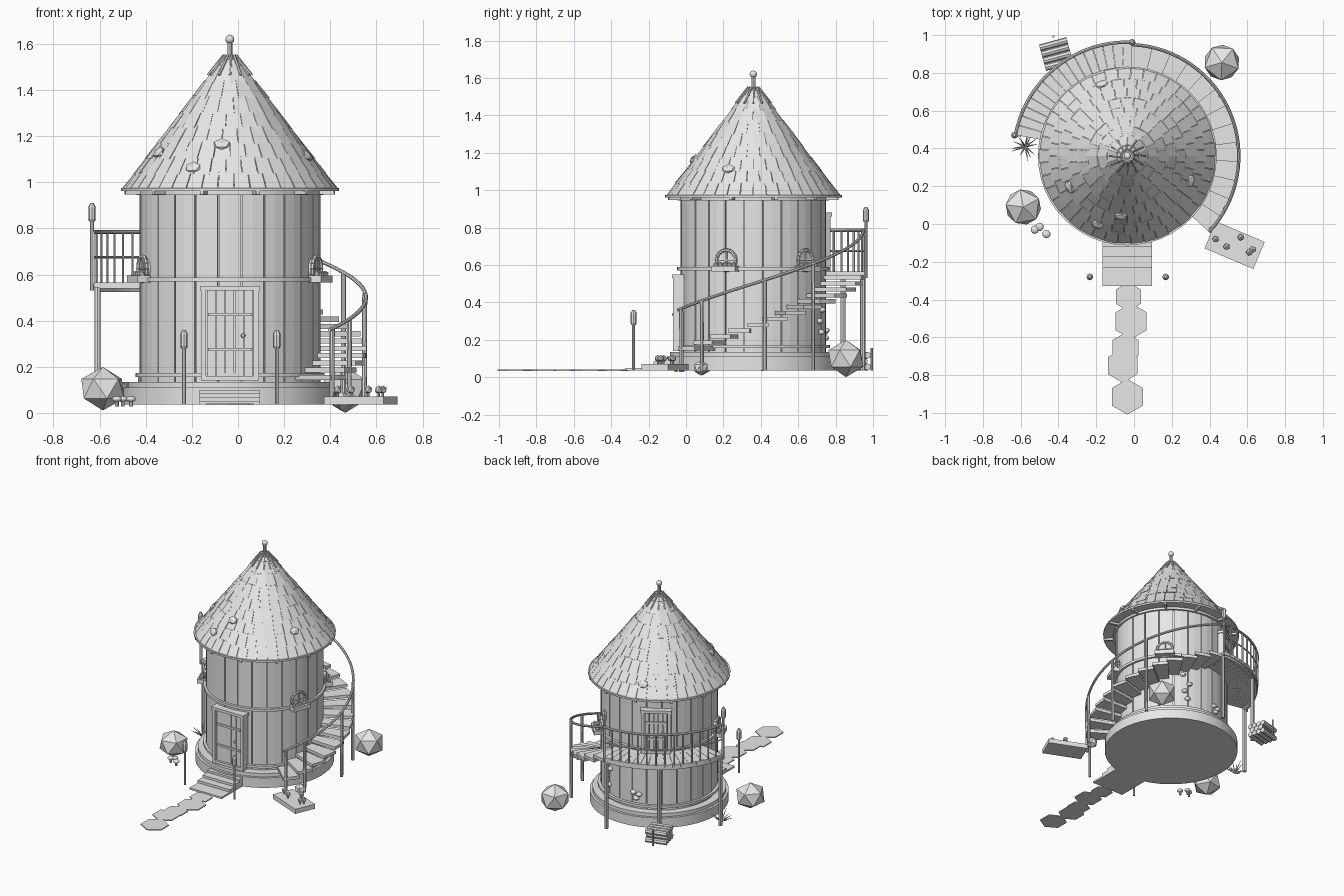
import bpy, bmesh, math, random
from math import sin, cos, radians, pi
from mathutils import Vector, Matrix

if "Cube" in bpy.data.objects:
    bpy.data.objects.remove(bpy.data.objects["Cube"])

random.seed(4)
CX, CY, G = -0.035, 0.36, 0.037          # tower axis and ground level
grey = bpy.data.materials.new("plain grey")
grey.diffuse_color = (0.8, 0.8, 0.8, 1)
grey.use_nodes = True
grey.node_tree.nodes["Principled BSDF"].inputs["Base Color"].default_value = grey.diffuse_color


def at(deg, r, z):
    a = radians(deg)
    return Vector((CX + r * cos(a), CY + r * sin(a), z))


class Part:
    """Collects primitives into one named mesh object."""
    def __init__(self, name, smooth=False):
        self.name, self.smooth, self.bm = name, smooth, bmesh.new()

    def sweep(self, prof, a0=0, a1=360, n=48, rise=0):
        """Sweep a closed (r, z) profile round the tower axis."""
        full = abs(a1 - a0) >= 360
        rings = []
        for i in range(n if full else n + 1):
            t = i / n
            rings.append([self.bm.verts.new(at(a0 + (a1 - a0) * t, r, z + rise * t)) for r, z in prof])
        k = len(prof)
        for i in range(n):
            p, q = rings[i], rings[(i + 1) % len(rings)]
            for j in range(k):
                self.bm.faces.new((p[j], q[j], q[(j + 1) % k], p[(j + 1) % k]))
        if not full:
            self.bm.faces.new(rings[0])
            self.bm.faces.new(rings[-1][::-1])
        return self

    def band(self, r0, r1, z0, z1, a0=0, a1=360, n=48):
        return self.sweep([(r0, z0), (r1, z0), (r1, z1), (r0, z1)], a0, a1, n)

    def rod(self, r, z, w, a0, a1, n, rise=0):
        prof = [(r + w * cos(k * pi / 4), z + w * sin(k * pi / 4)) for k in range(8)]
        return self.sweep(prof, a0, a1, n, rise)

    def box(self, c, size, deg=0):
        m = Matrix.Translation(c) @ Matrix.Rotation(radians(deg), 4, 'Z') @ Matrix.Diagonal((*size, 1))
        bmesh.ops.create_cube(self.bm, size=1, matrix=m)
        return self

    def tube(self, p, q, r, r2=None, n=8):
        p, q = Vector(p), Vector(q)
        d = q - p
        m = Matrix.Translation((p + q) / 2) @ d.to_track_quat('Z', 'Y').to_matrix().to_4x4()
        bmesh.ops.create_cone(self.bm, cap_ends=True, segments=n, radius1=r,
                              radius2=r if r2 is None else r2, depth=d.length, matrix=m)
        return self

    def ball(self, c, r, scale=(1, 1, 1), sub=2, rot=None):
        m = Matrix.Translation(c) @ (rot or Matrix()) @ Matrix.Diagonal((*scale, 1))
        bmesh.ops.create_icosphere(self.bm, subdivisions=sub, radius=r, matrix=m)
        return self

    def done(self):
        bmesh.ops.recalc_face_normals(self.bm, faces=self.bm.faces)
        me = bpy.data.meshes.new(self.name)
        self.bm.to_mesh(me)
        self.bm.free()
        me.materials.append(grey)
        ob = bpy.data.objects.new(self.name, me)
        bpy.context.collection.objects.link(ob)
        if self.smooth:
            bpy.ops.object.select_all(action='DESELECT')
            ob.select_set(True)
            bpy.context.view_layer.objects.active = ob
            bpy.ops.object.shade_smooth_by_angle(angle=radians(35))


# Foundation, wall core and bands
Part("foundation", True).tube((CX, CY, G), (CX, CY, 0.11), 0.462, n=48).done()
Part("foundation_rim", True).tube((CX, CY, 0.11), (CX, CY, 0.135), 0.445, n=48).done()
Part("wall_core", True).tube((CX, CY, 0.13), (CX, CY, 0.975), 0.378, n=48).done()
bands = Part("wall_bands", True)
bands.band(0.37, 0.41, 0.155, 0.173).band(0.37, 0.408, 0.57, 0.588).band(0.37, 0.405, 0.945, 0.965)
bands.done()

# Wall planks
planks = Part("wall_planks")
for i in range(24):
    a, r = i * 15 - 90, 0.391 + random.uniform(-0.003, 0.003)
    planks.band(0.37, r, 0.135, 0.965, a - 7.1, a + 7.1, 2)
planks.done()

# Roof: solid cone, eaves, shingles
def cone_r(z):
    return 0.035 + (1.54 - z) * 0.43 / 0.57

Part("roof_cone", True).tube((CX, CY, 0.972), (CX, CY, 1.54), 0.458, 0.03, 48).done()
eaves = Part("eaves", True).band(0.36, 0.473, 0.962, 0.975)
for i in range(12):
    eaves.box(at(i * 30 - 75, 0.42, 0.955), (0.1, 0.016, 0.016), i * 30 - 75)
eaves.done()
shingles = Part("roof_shingles")
rows, z0, dz = 8, 0.972, 0.066
for i in range(rows):
    za, zb = z0 + i * dz, z0 + (i + 1) * dz + 0.008
    count = max(10, int(cone_r(za) * 90))
    for k in range(count):
        s, lift = 360 / count, random.uniform(0.003, 0.008)
        a = (k + 0.5 * (i % 2)) * s
        shingles.sweep([(cone_r(za) - 0.015, za), (cone_r(za) + lift, za - random.uniform(0, 0.006)),
                        (cone_r(zb) + 0.002, zb), (cone_r(zb) - 0.015, zb)], a + 0.2, a + s - 0.2, 1)
shingles.done()

# Roof peak: twigs, collar, finial
peak = Part("roof_peak", True).band(0.0, 0.037, 1.525, 1.543, n=12).band(0.0, 0.042, 1.49, 1.502, n=12)
for i in range(12):
    peak.tube(at(i * 30, 0.095, 1.465), at(i * 30 + 12, 0.028, 1.55), 0.006, n=6)
peak.tube((CX, CY, 1.5), (CX, CY, 1.61), 0.011).ball((CX, CY, 1.62), 0.02)
peak.done()

# Moss clumps lying on the roof
moss = Part("roof_moss")
for x, y in ((-0.17, 0.74), (-0.343, 0.195), (-0.195, -0.005), (-0.07, 0.04), (0.30, 0.227)):
    d = Vector((x - CX, y - CY, 0))
    n = Vector((d.x, d.y, d.length * 0.43 / 0.57))
    c = (x, y, 1.54 - (d.length - 0.035) * 0.57 / 0.43 + 0.006)
    moss.ball(c, 0.04, (0.75, 1.0, 0.38), 1, n.to_track_quat('Z', 'X').to_matrix().to_4x4())
moss.done()

# Doors: front door at ground level, smaller one on the balcony
def door(name, deg, z0, z1, w, proud):
    r = 0.385
    p = Part(name)
    def put(off, z, size, rr):
        t = radians(deg)
        p.box(at(deg, rr, z) + Vector((-sin(t), cos(t), 0)) * off, size, deg)
    zc, h = (z0 + z1) / 2, z1 - z0
    for s in (-1, 1):
        put(s * (w / 2 - 0.011), zc, (0.06, 0.022, h), r + proud)
    put(0, z1 - 0.01, (0.065, w + 0.01, 0.02), r + proud + 0.003)
    put(0, z0 + 0.01, (0.06, w - 0.03, 0.02), r + proud)
    for k in range(5):
        pw = (w - 0.05) / 5
        put((k - 2) * pw, zc, (0.03, pw - 0.003, h - 0.04), r + proud)
    for f in (0.33, 0.7):
        put(0, z0 + h * f, (0.012, w - 0.06, 0.014), r + proud + 0.018)
    t = radians(deg)
    p.ball(at(deg, r + proud + 0.025, zc - 0.01) + Vector((-sin(t), cos(t), 0)) * w * 0.23, 0.01)
    p.done()

door("front_door", -90, 0.14, 0.55, 0.25, 0.015)
door("balcony_door", 122, 0.565, 0.88, 0.2, 0.01)

# Round windows with flower boxes
for i, a in enumerate((-21, 44, 200)):
    t = radians(a)
    out, side = Vector((cos(t), sin(t), 0)), Vector((-sin(t), cos(t), 0))
    win = Part(f"window_{i + 1}", True)
    c = at(a, 0.395, 0.625)
    win.tube(c - out * 0.02, c + out * 0.005, 0.052, n=20)
    pts = [c + out * 0.008 + side * 0.055 * cos(k * pi / 8) + Vector((0, 0, 0.055 * sin(k * pi / 8))) for k in range(16)]
    for k in range(16):
        win.tube(pts[k], pts[(k + 1) % 16], 0.009, n=6)
    win.tube(pts[4], pts[12], 0.005).tube(pts[0], pts[8], 0.005)
    win.box(at(a, 0.42, 0.58), (0.06, 0.135, 0.03), a)
    for k in range(5):
        win.ball(at(a, 0.425, 0.602) + side * (k - 2) * 0.026, 0.014, sub=1)
    win.done()

# Balcony deck, supports and railing
deck = Part("balcony_deck")
for k in range(16):
    a = 87.5 + k * 5.125
    deck.band(0.385, 0.605, 0.54, 0.565, a, a + 4.95, 1)
deck.band(0.575, 0.598, 0.525, 0.542, 87.5, 169.5, 16).done()
posts = Part("balcony_posts", True)
for a in (88, 125, 169):
    posts.tube(at(a, 0.585, G), at(a, 0.585, 0.545), 0.014)
posts.done()
rail = Part("balcony_railing", True)
rail.rod(0.603, 0.785, 0.009, 87.5, 169.5, 20).rod(0.603, 0.675, 0.005, 87.5, 169.5, 20)
for k in range(15):
    a = 88 + k * 81.3 / 14
    rail.tube(at(a, 0.603, 0.56), at(a, 0.603, 0.785), 0.006, n=6)
rail.done()

# Spiral stairs with handrail
treads = Part("stair_treads")
for i in range(13):
    a, z = -43 + i * 10, 0.145 + i * 0.0315
    treads.band(0.385, 0.592, z - 0.002, z + 0.02, a, a + 11, 2)
treads.done()
hand = Part("stair_handrail", True).rod(0.59, 0.36, 0.009, -43, 87.5, 32, 0.425)
for a in (-41, -28, 6, 33):
    hand.tube(at(a, 0.585, G), at(a, 0.588, 0.36 + (a + 43) / 130.5 * 0.425), 0.011)
hand.done()

# Lanterns: two at the path, two on the balcony
for i, (x, y, zb, zt) in enumerate(((-0.234, -0.28, G, 0.36), (0.168, -0.28, G, 0.36),
                                    (-0.633, 0.47, 0.53, 0.91), (-0.01, 0.962, 0.53, 0.91))):
    lan = Part(f"lantern_{i + 1}", True).tube((x, y, zb), (x, y, zt - 0.07), 0.008)
    lan.tube((x, y, zt - 0.08), (x, y, zt - 0.07), 0.012, 0.017)
    lan.tube((x, y, zt - 0.07), (x, y, zt - 0.02), 0.016)
    lan.tube((x, y, zt - 0.02), (x, y, zt), 0.018, 0.007).done()

# Front steps and stone path
steps = Part("front_steps")
for y, z in ((-0.327, 0.05), (-0.23, 0.068), (-0.175, 0.085), (-0.12, 0.1)):
    steps.box((CX, (y - 0.05) / 2, (G + z) / 2), (0.262, -0.05 - y, z - G))
steps.done()
path = Part("path_stones")
for x, y, r in ((-0.03, -0.385, 0.076), (-0.015, -0.515, 0.095), (-0.045, -0.655, 0.08),
                (-0.06, -0.75, 0.09), (-0.035, -0.915, 0.094)):
    path.tube((x, y, 0.034), (x, y, 0.041), r, n=6)
path.done()

# Boulders
rocks = Part("boulders")
rocks.ball((-0.586, 0.09, 0.105), 0.105, (1, 1, 0.9), 1, Matrix.Rotation(0.5, 4, 'Z'))
rocks.ball((0.465, 0.855, 0.1), 0.105, (1, 1, 0.95), 1, Matrix.Rotation(0.9, 4, 'Z'))
rocks.ball((0.45, 0.08, 0.05), 0.042, (1, 1, 1), 1)
rocks.done()

# Garden planter with sprouts
c, a = Vector((0.533, -0.112, 0.054)), -23
planter = Part("garden_planter").box(c, (0.28, 0.155, 0.034), a)
for x, y in ((0.432, -0.08), (0.49, -0.12), (0.565, -0.07), (0.61, -0.15), (0.628, -0.135)):
    planter.tube((x, y, 0.07), (x, y, 0.095), 0.006).ball((x, y, 0.1), 0.019, sub=1)
planter.done()

# Mushrooms by the boulder and shelf fungus on the wall
shrooms = Part("mushrooms", True)
for x, y in ((-0.525, -0.03), (-0.5, -0.015), (-0.464, -0.053)):
    shrooms.tube((x, y, G - 0.01), (x, y, 0.058), 0.008).ball((x, y, 0.06), 0.022, (1, 1, 0.6))
for d, z in ((102, 0.21), (105, 0.24), (99, 0.25), (67, 0.24), (64, 0.3), (69, 0.36), (62, 0.43)):
    shrooms.ball(at(d, 0.392, z), 0.022, (1, 1, 0.7))
shrooms.done()

# Grass tuft
grass = Part("grass_tuft")
for k in range(12):
    t = k * pi / 6 + random.uniform(-0.2, 0.2)
    l = random.uniform(0.05, 0.085)
    grass.tube((-0.575, 0.41, G), (-0.575 + l * cos(t), 0.41 + l * sin(t), G + random.uniform(0.03, 0.07)), 0.006, 0.001, 4)
grass.done()

# Stacked firewood and stake
wood = Part("firewood", True)
u, v = Vector((0.965, 0.26, 0)), Vector((-0.26, 0.965, 0))
for row in range(3):
    for k in range(4 - row % 2):
        m = Vector((-0.412, 0.9, 0.055 + row * 0.031)) + v * (k - 1.5 + 0.5 * (row % 2)) * 0.036
        wood.tube(m - u * 0.075, m + u * 0.075, 0.018)
wood.tube((-0.427, 0.993, G), (-0.427, 0.993, 0.155), 0.006).done()
